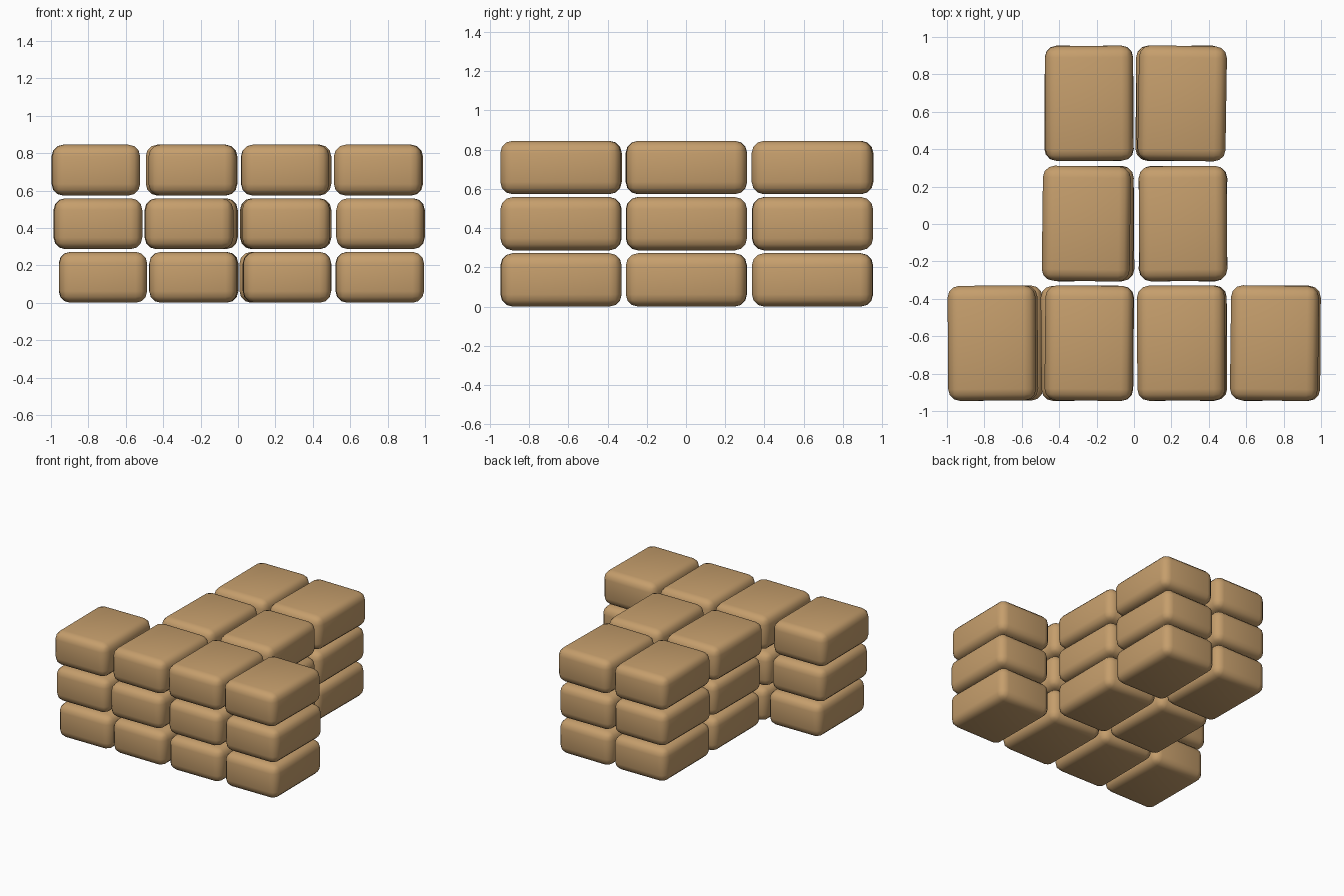
import bpy, math

if "Cube" in bpy.data.objects:
    bpy.data.objects.remove(bpy.data.objects["Cube"])

# Burlap colour shared by every sack
tan = bpy.data.materials.new("burlap_tan")
tan.diffuse_color = (0.56, 0.342, 0.15, 1)
tan.use_nodes = True
tan.node_tree.nodes["Principled BSDF"].inputs["Base Color"].default_value = tan.diffuse_color

SIZE = (0.47, 0.615, 0.272)
LAYER_Z = (0.136, 0.4225, 0.709)


def sack(name, x, y, z, turn):
    """One plump block with rounded edges, turned slightly about z."""
    bpy.ops.mesh.primitive_cube_add(size=1, location=(x, y, z))
    ob = bpy.context.object
    ob.name = name
    ob.scale = SIZE
    bpy.ops.object.transform_apply(location=False, rotation=False, scale=True)
    ob.rotation_euler.z = math.radians(turn)
    ob.data.materials.append(tan)
    bev = ob.modifiers.new("rounded_edges", 'BEVEL')
    bev.width = 0.062
    bev.segments = 3
    bev.limit_method = 'NONE'
    bpy.ops.object.modifier_apply(modifier=bev.name)
    bpy.ops.object.shade_smooth_by_angle(angle=math.radians(40))


# Rows of the T-shaped stack: y centre, then (x, turn) per sack for each layer
rows = {
    "front": (-0.637, (
        ((-0.722, 0.3), (-0.237, -0.5), (0.262, 0.3), (0.758, 0.4)),
        ((-0.749, 0.5), (-0.262, 0.5), (0.258, -0.3), (0.762, -0.4)),
        ((-0.760, 0.4), (-0.241, -0.6), (0.252, 0.2), (0.751, -0.7)))),
    "middle": (0.002, (
        ((-0.235, 0.4), (0.262, -0.4)),
        ((-0.238, -0.4), (0.262, 0.5)),
        ((-0.255, -0.7), (0.262, 0.4)))),
    "back": (0.645, (
        ((-0.238, 0.4), (0.245, -0.5)),
        ((-0.243, -0.3), (0.248, 0.5)),
        ((-0.240, 0.3), (0.258, -0.9)))),
}

for row, (y, layers) in rows.items():
    for z, level, sacks in zip(LAYER_Z, ("bottom", "centre", "top"), layers):
        for i, (x, turn) in enumerate(sacks):
            sack(f"{row}_{level}_sack_{i + 1}", x, y, z, turn)
